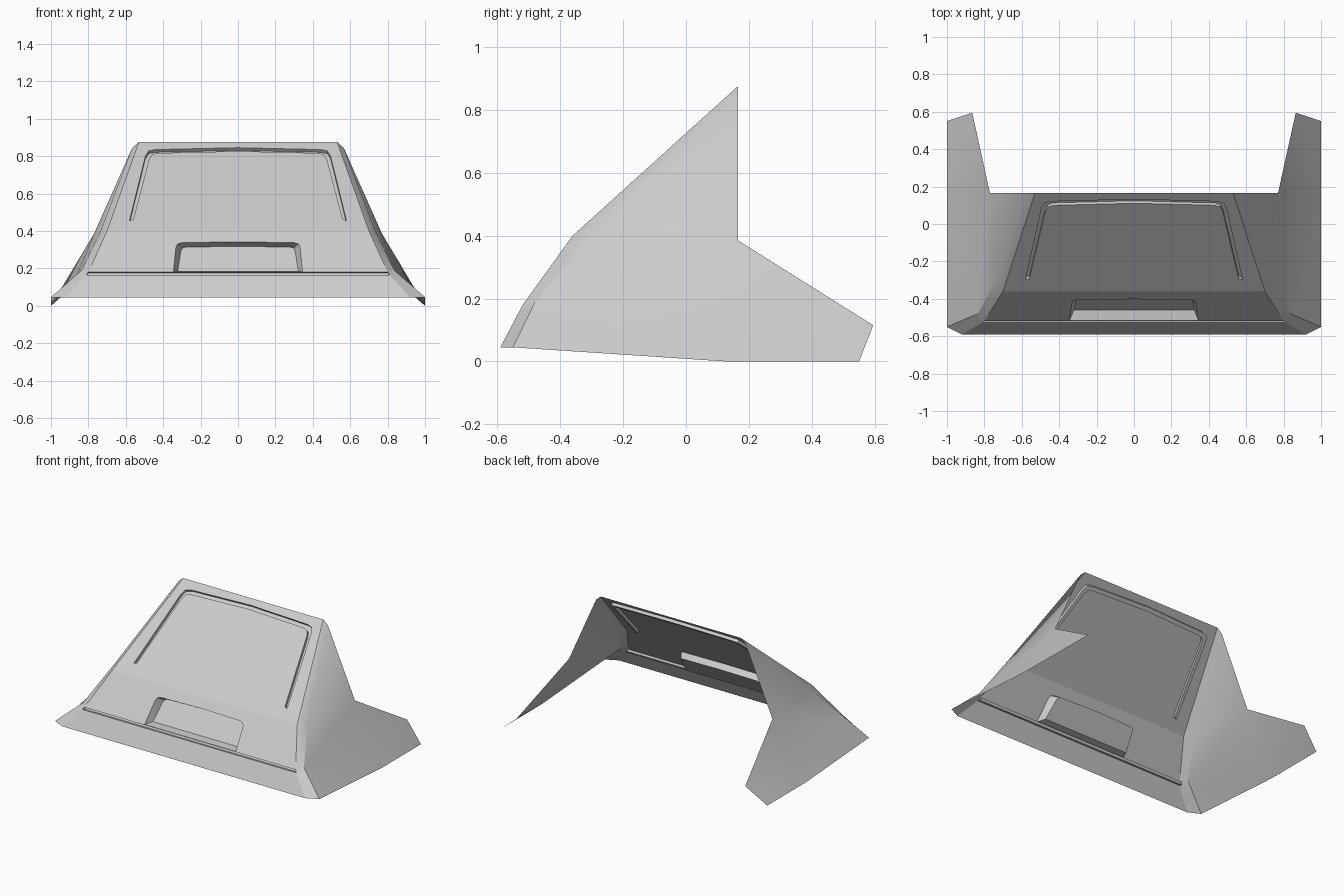
import bpy
import bmesh
import math
from mathutils import Vector

cube = bpy.data.objects.get("Cube")
if cube:
    bpy.data.objects.remove(cube, do_unlink=True)

grey = bpy.data.materials.new("light_grey")
grey.use_nodes = True
COLOUR = (0.6, 0.6, 0.6, 1)
grey.diffuse_color = COLOUR
grey.node_tree.nodes["Principled BSDF"].inputs["Base Color"].default_value = COLOUR

# Front section as (y, z), bottom edge to top edge
PROFILE = [(-0.59, 0.045), (-0.527, 0.165), (-0.519, 0.18), (-0.36, 0.40), (0.165, 0.875)]
# Half width of the front panel at each profile point
WIDTHS = [0.92, 0.81, 0.80, 0.70, 0.53]


def on_front(x, z):
    """Point of the front surface at a given x and height."""
    for (y0, z0), (y1, z1) in zip(PROFILE, PROFILE[1:]):
        if z <= z1 + 1e-6:
            break
    return Vector((x, y0 + (y1 - y0) * (z - z0) / (z1 - z0), z))


def mirrored(half):
    """Full row from a half row that ends on the centre line."""
    return half + [(-x, z) for x, z in reversed(half[:-1])]


def finish(name, bm, outward, mirror=False):
    bmesh.ops.remove_doubles(bm, verts=bm.verts, dist=1e-4)
    bmesh.ops.recalc_face_normals(bm, faces=bm.faces)
    total = sum((f.normal * f.calc_area() for f in bm.faces), Vector())
    if total.dot(Vector(outward)) < 0:
        bmesh.ops.reverse_faces(bm, faces=bm.faces)
    mesh = bpy.data.meshes.new(name)
    bm.to_mesh(mesh)
    bm.free()
    mesh.materials.append(grey)
    obj = bpy.data.objects.new(name, mesh)
    bpy.context.collection.objects.link(obj)
    bpy.ops.object.select_all(action="DESELECT")
    bpy.context.view_layer.objects.active = obj
    obj.select_set(True)
    bpy.ops.object.shade_smooth_by_angle(angle=math.radians(30))
    if mirror:
        obj.modifiers.new("Mirror", "MIRROR")
    return obj


def sheet(name, loops, outward, mirror=False):
    """Open surface made of one face per loop of points."""
    bm = bmesh.new()
    for loop in loops:
        bm.faces.new([bm.verts.new(p) for p in loop])
    return finish(name, bm, outward, mirror)


def panel(name, loops, outward=(0, -1, 0)):
    """Flat panel: the first loop is the rim, the others are holes."""
    bm = bmesh.new()
    edges = []
    for loop in loops:
        verts = [bm.verts.new(p) for p in loop]
        edges += [bm.edges.new((a, b)) for a, b in zip(verts, verts[1:] + verts[:1])]
    bmesh.ops.triangle_fill(bm, use_beauty=True, edges=edges)
    return finish(name, bm, outward)


def pocket(name, rim, floor):
    """Walls from the rim to a sunken floor."""
    n = len(rim)
    loops = [[rim[i], rim[(i + 1) % n], floor[(i + 1) % n], floor[i]] for i in range(n)]
    return sheet(name, loops + [floor], (0, -1, 0))


def band(i):
    """Rim of the front band between two profile points."""
    (y0, z0), (y1, z1) = PROFILE[i], PROFILE[i + 1]
    a, b = WIDTHS[i], WIDTHS[i + 1]
    return [Vector(p) for p in ((-a, y0, z0), (a, y0, z0), (b, y1, z1), (-b, y1, z1))]


# Window groove: an arched channel running round the upper panel
outer = mirrored([(0.58, 0.455), (0.495, 0.80), (0.478, 0.828), (0.44, 0.835), (0, 0.845)])
inner = mirrored([(0.56, 0.462), (0.475, 0.785), (0.46, 0.808), (0.43, 0.816), (0, 0.826)])
groove_rim = [on_front(x, z) for x, z in outer + inner[::-1]]
inward = Vector((0, 0.67, -0.74)) * 0.02
pocket("window_groove", groove_rim, [p + inward for p in groove_rim])

# Handle recess: a sunken plate with a sloping roof and a small shelf
opening = mirrored([(0.345, 0.183), (0.332, 0.315), (0.322, 0.331), (0.30, 0.337), (0, 0.342)])
plate = mirrored([(0.322, 0.187), (0.305, 0.295), (0.297, 0.308), (0.28, 0.313), (0, 0.318)])
recess_rim = [on_front(x, z) for x, z in opening]
pocket("handle_recess", recess_rim,
       [Vector((x, -0.46 + (z - 0.187) * 0.77, z)) for x, z in plate])

# Front panels
panel("lower_lip", [band(0)])
panel("middle_panel", [band(2), recess_rim])
panel("upper_panel", [band(3), groove_rim])

# Narrow slot across the front
slot_rim = band(1)
pocket("front_slot", slot_rim, [p + Vector((0, 0.02, -0.004)) for p in slot_rim])

# Side walls with the bevelled corner strip and the flared lower wing
front = [Vector((w, y, z)) for w, (y, z) in zip(WIDTHS, PROFILE)]
corner = [(1, -0.55, 0.045), (0.86, -0.49, 0.168), (0.835, -0.48, 0.19),
          (0.735, -0.30, 0.40), (0.565, 0.165, 0.845)]
rear_notch = (0.77, 0.165, 0.385)
wing_tip = (0.865, 0.595, 0.115)
wing_heel = (1, 0.55, 0)
wing_base = (1, 0.13, 0)
strips = [[front[i], corner[i], corner[i + 1], front[i + 1]] for i in range(4)]
wall = [[corner[i], rear_notch, corner[i + 1]] for i in (2, 3)]
wing = [[corner[0], wing_base, rear_notch, corner[2], corner[1]],
        [wing_base, wing_heel, wing_tip, rear_notch]]
sheet("side_wall", strips + wall + wing, (1, 0, 0), mirror=True)
